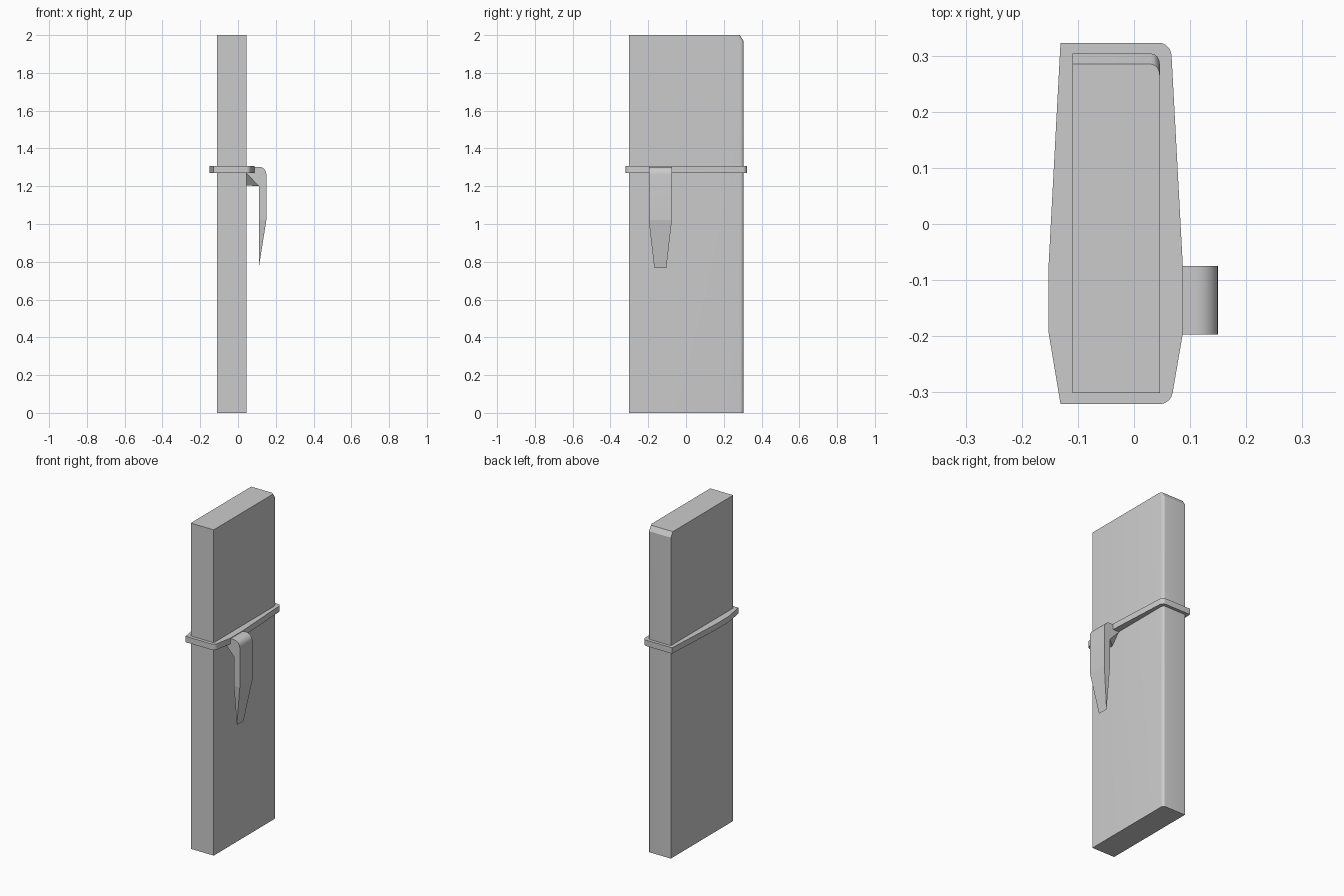
import bpy, bmesh
from math import sin, cos, radians

if "Cube" in bpy.data.objects:
    bpy.data.objects.remove(bpy.data.objects["Cube"])


def finish(name, bm, smooth=False):
    bmesh.ops.recalc_face_normals(bm, faces=bm.faces[:])
    me = bpy.data.meshes.new(name)
    bm.to_mesh(me)
    bm.free()
    ob = bpy.data.objects.new(name, me)
    bpy.context.collection.objects.link(ob)
    if smooth:
        bpy.ops.object.select_all(action='DESELECT')
        ob.select_set(True)
        bpy.context.view_layer.objects.active = ob
        bpy.ops.object.shade_smooth_by_angle(angle=radians(25))
    return ob


def loft(name, rings, smooth=False):
    """Skin equal-length closed rings of 3D points and cap both ends."""
    bm = bmesh.new()
    vs = [[bm.verts.new(p) for p in r] for r in rings]
    n = len(vs[0])
    for a, b in zip(vs, vs[1:]):
        for i in range(n):
            j = (i + 1) % n
            bm.faces.new((a[i], a[j], b[j], b[i]))
    bm.faces.new(vs[0])
    bm.faces.new(vs[-1])
    return finish(name, bm, smooth)


def arc(cx, cy, rx, ry, a0, a1, n):
    return [(cx + rx * cos(radians(a0 + (a1 - a0) * i / n)),
             cy + ry * sin(radians(a0 + (a1 - a0) * i / n))) for i in range(n + 1)]


# Slab body: one softened vertical edge, chamfered back edge at the top
front = [(-0.11, -0.301), (0.046, -0.301)]
low = front + arc(0.03, 0.285, 0.016, 0.019, 0, 90, 4) + [(-0.11, 0.304)]
top = front + arc(0.03, 0.265, 0.016, 0.020, 0, 90, 4) + [(-0.11, 0.285)]
loft("body", [[(x, y, 0) for x, y in low],
              [(x, y, 1.97) for x, y in low],
              [(x, y, 2.0) for x, y in top]], True)

# Collar band around the body
plan = ([(-0.131, -0.321)] + arc(0.045, -0.298, 0.024, 0.023, -90, -10, 5)
        + [(0.087, -0.195), (0.087, -0.075)]
        + arc(0.045, 0.298, 0.022, 0.025, 5, 90, 5)
        + [(-0.131, 0.323), (-0.152, -0.07), (-0.152, -0.195)])
loft("collar", [[(x, y, z) for x, y in plan] for z in (1.271, 1.307)], True)

# Clip arm: curved shoulder and straight upper part
mid = -0.136
profile = ([(0.04, 1.303)] + arc(0.11, 1.263, 0.04, 0.04, 90, 0, 6)
           + [(0.15, 1.02), (0.11, 1.02), (0.11, 1.20), (0.04, 1.275)])
loft("clip_arm", [[(x, mid + s * 0.061, z) for x, z in profile] for s in (-1, 1)], True)

# Clip tip: wedge narrowing to a thin edge
tip = [(0.15, 1.02, 0.061), (0.11, 1.02, 0.061), (0.11, 0.768, 0.032)]
loft("clip_tip", [[(x, mid + s * w, z) for x, z, w in tip] for s in (-1, 1)])

# Keel-shaped brace beneath the clip shoulder
bm = bmesh.new()
for x, d, z in ((0.04, -0.061, 1.28), (0.04, 0.061, 1.28), (0.11, -0.061, 1.20),
                (0.11, 0.061, 1.20), (0.04, 0, 1.205)):
    bm.verts.new((x, mid + d, z))
bmesh.ops.convex_hull(bm, input=bm.verts[:])
finish("clip_brace", bm)
